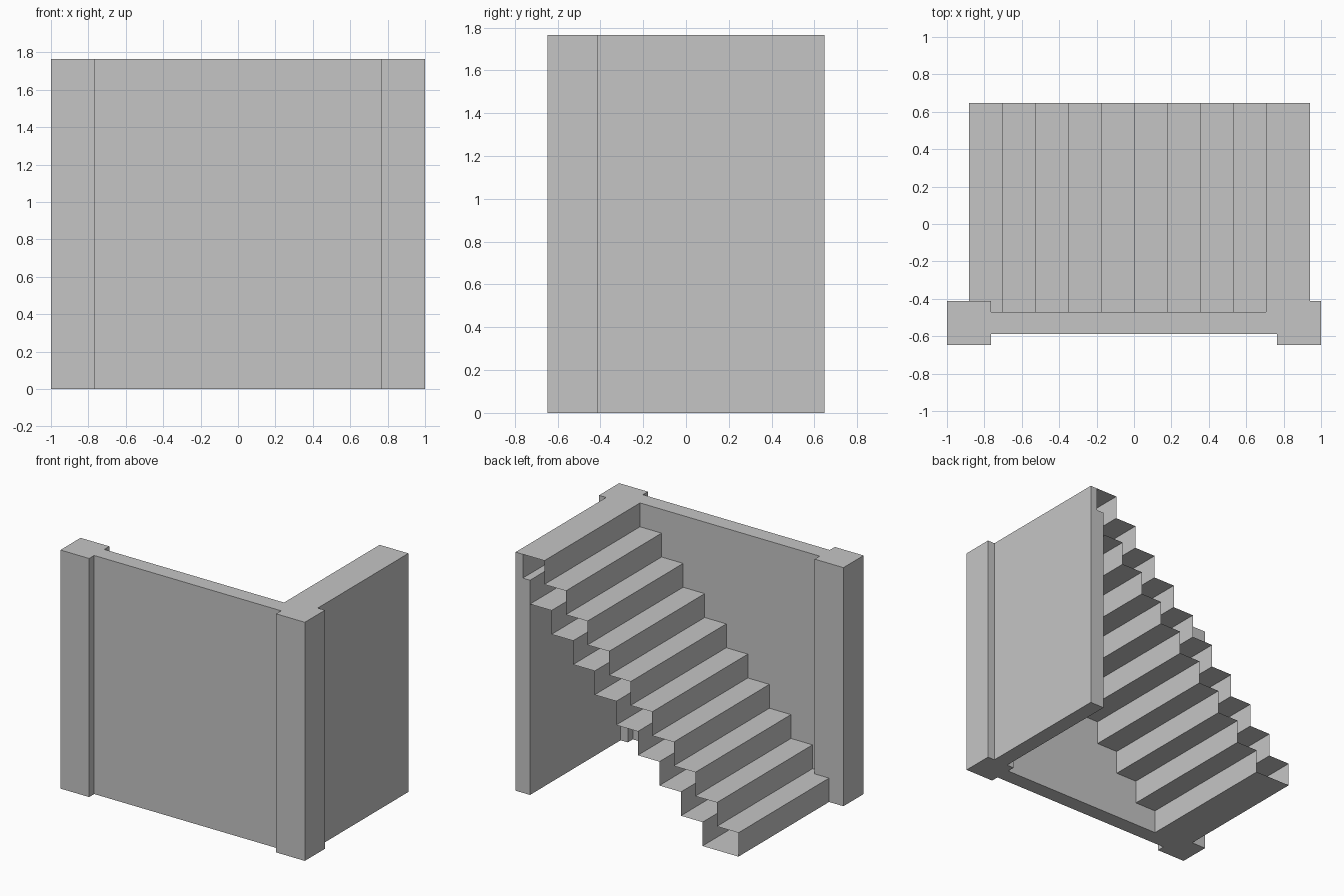
import bpy, bmesh

if "Cube" in bpy.data.objects:
    bpy.data.objects.remove(bpy.data.objects["Cube"])

U = 1 / 17  # layout module: the model is 34 x 22 x 30 modules

grey = bpy.data.materials.new("plain_grey")
grey.diffuse_color = (0.56, 0.56, 0.56, 1)
grey.use_nodes = True
grey.node_tree.nodes["Principled BSDF"].inputs["Base Color"].default_value = grey.diffuse_color


def extrude_y(name, profile, y0, y1, solid=True):
    """Sweep an xz profile along y; open strip without end caps if not solid."""
    bm = bmesh.new()
    a = [bm.verts.new((x * U, y0 * U, z * U)) for x, z in profile]
    b = [bm.verts.new((x * U, y1 * U, z * U)) for x, z in profile]
    n = len(profile)
    for i in range(n if solid else n - 1):
        j = (i + 1) % n
        bm.faces.new((a[i], a[j], b[j], b[i]))
    if solid:
        bm.faces.new(a)
        bm.faces.new(b[::-1])
        bmesh.ops.recalc_face_normals(bm, faces=bm.faces[:])
    mesh = bpy.data.meshes.new(name)
    bm.to_mesh(mesh)
    bm.free()
    mesh.materials.append(grey)
    obj = bpy.data.objects.new(name, mesh)
    bpy.context.collection.objects.link(obj)
    return obj


def box(name, x0, x1, y0, y1, z0, z1):
    return extrude_y(name, [(x0, z0), (x1, z0), (x1, z1), (x0, z1)], y0, y1)


# Corner pillars
box("left_pillar", -17, -13, -11, -7, 0, 30)
box("right_pillar", 13, 17, -11, -7, 0, 30)

# Long wall between the pillars
box("front_wall", -13, 13, -10, -8, 0, 30)

# Side wall, notched at the top to receive the last step
extrude_y("side_wall",
          [(14, 0), (16, 0), (16, 30), (15, 30), (15, 27), (14, 27)], -8, 11)

# Hollow staircase: stepped underside downwards, then treads upwards, open ends
under = [(3 * k - 10, z) for k in range(8, -1, -1) for z in (3 * k + 3, 3 * k)]
treads = [(3 * k - 15, z) for k in range(10) for z in (3 * k, 3 * k + 3)]
extrude_y("staircase", under + treads + [(15, 30)], -8, 11, solid=False)
